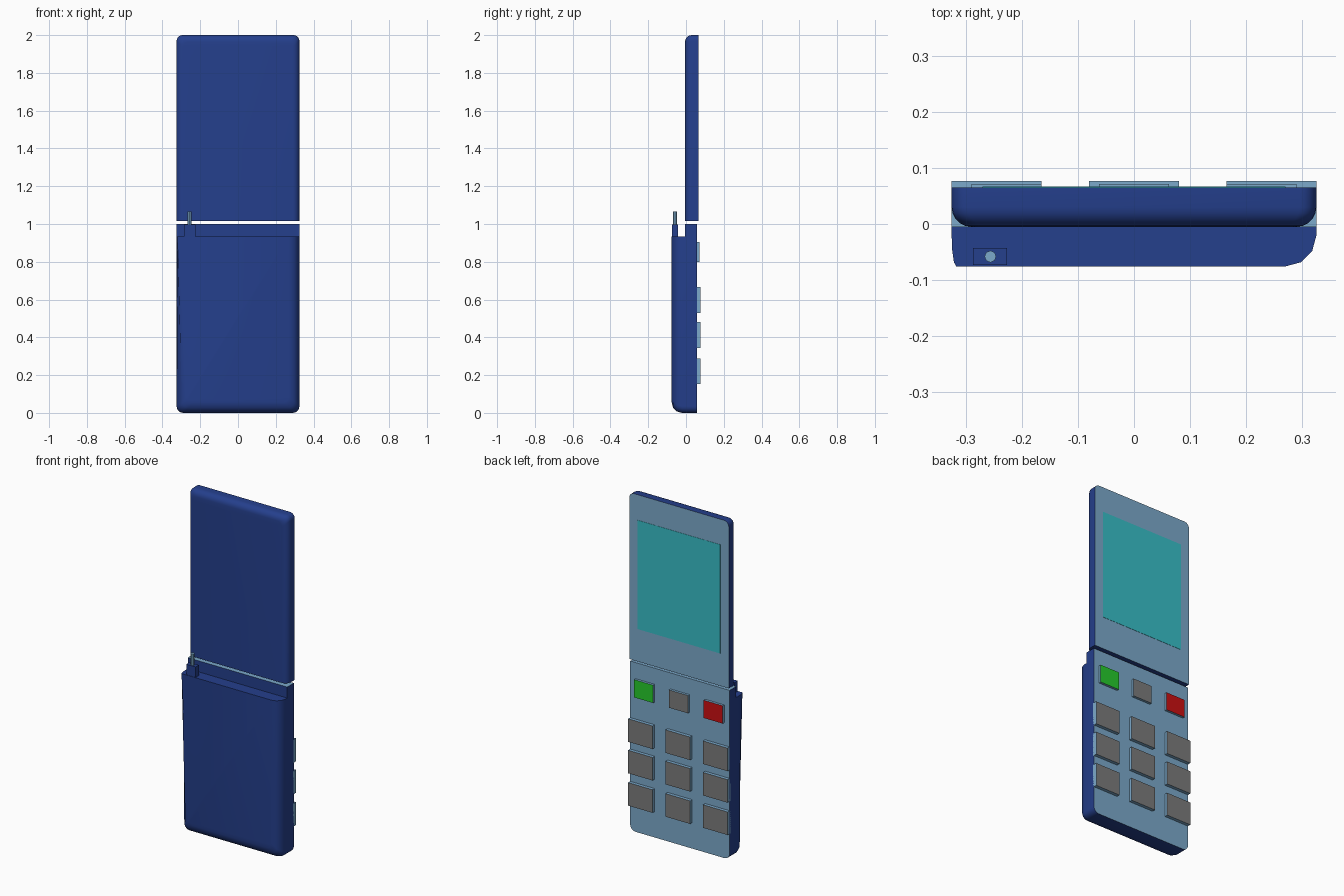
import bpy, bmesh, math

if "Cube" in bpy.data.objects:
    bpy.data.objects.remove(bpy.data.objects["Cube"])


def mat(name, rgb):
    m = bpy.data.materials.new(name)
    m.diffuse_color = (*rgb, 1)
    m.use_nodes = True
    m.node_tree.nodes["Principled BSDF"].inputs["Base Color"].default_value = m.diffuse_color
    return m


BLUE = mat("dark_blue", (0.018, 0.05, 0.265))
STEEL = mat("steel_blue", (0.2, 0.4, 0.6))
TEAL = mat("screen_teal", (0.04, 0.52, 0.58))
GRAY = mat("key_gray", (0.2, 0.2, 0.2))
GREEN = mat("call_green", (0.02, 0.6, 0.025))
RED = mat("end_red", (0.6, 0.005, 0.006))


def finish(bm, name, mats, rule=None, smooth=False):
    """Turn a bmesh into an object; rule(normal) says which faces use the second material."""
    bmesh.ops.recalc_face_normals(bm, faces=bm.faces)
    bm.normal_update()
    for f in bm.faces:
        f.material_index = 1 if rule and rule(f.normal) else 0
    me = bpy.data.meshes.new(name)
    bm.to_mesh(me)
    bm.free()
    for m in mats:
        me.materials.append(m)
    ob = bpy.data.objects.new(name, me)
    bpy.context.collection.objects.link(ob)
    if smooth:
        bpy.ops.object.select_all(action='DESELECT')
        ob.select_set(True)
        bpy.context.view_layer.objects.active = ob
        bpy.ops.object.shade_smooth_by_angle(angle=math.radians(35))
    return ob


def box(name, x, y, z, mats, rule=None):
    bm = bmesh.new()
    bmesh.ops.create_cube(bm, size=1)
    for v in bm.verts:
        v.co = [(a + b) / 2 + c * (b - a) for (a, b), c in zip((x, y, z), v.co)]
    return finish(bm, name, mats, rule)


def back(n):
    return n.y > 0.9


HALF = 0.325


def outline(d, z_flat, z_round, r, left_keep):
    """U-shaped outline inset by d, with two rounded corners at z_round."""
    s = 1 if z_round > z_flat else -1
    w, end = HALF - d, z_round - s * d
    pts = [(-HALF + d * left_keep, z_flat)]
    for side in (-1, 1):
        for i in range(6):
            a = math.pi / 2 * (i if side < 0 else 5 - i) / 5
            pts.append((side * (w - r + r * math.cos(a)), end - s * r + s * r * math.sin(a)))
    return pts + [(w, z_flat)]


def shell(name, z_flat, z_round, y_back, y_front, bevel, r, steps, left_keep=1):
    """Loft outlines from the flat back to the rounded front."""
    layers = [(0, y_back)]
    for i in range(steps + 1):
        a = math.pi / 2 * i / steps
        layers.append((bevel * (1 - math.cos(a)), y_front + bevel * (1 - math.sin(a))))
    bm = bmesh.new()
    rings = [[bm.verts.new((x, y, z)) for x, z in outline(d, z_flat, z_round, r, left_keep)]
             for d, y in layers]
    for a, b in zip(rings, rings[1:]):
        for i in range(len(a) - 1):
            bm.faces.new((a[i], a[i + 1], b[i + 1], b[i]))
    bm.faces.new(rings[0])
    bm.faces.new(rings[-1])
    bm.faces.new([q[0] for q in rings] + [q[-1] for q in reversed(rings)])
    return finish(bm, name, (BLUE, STEEL), back, smooth=True)


# Lid and lower body; the body's left bevel fades out towards the top
shell("lid", 1.015, 2.0, 0.065, -0.005, 0.035, 0.03, 5)
shell("body", 0.935, 0.0, 0.057, -0.0755, 0.055, 0.035, 3, left_keep=0.15)

# Hinge bar along the top of the body
box("hinge_bar", (-HALF, HALF), (-0.005, 0.057), (0.935, 1.0), (BLUE, STEEL),
    lambda n: n.y > 0.9 or n.z > 0.9)

# Screen plate
box("screen", (-0.27, 0.27), (0.063, 0.0665), (1.207, 1.85), (TEAL,))

# Antenna base and rod
box("antenna_base", (-0.287, -0.226), (-0.073, -0.043), (0.93, 0.997), (BLUE,))
bm = bmesh.new()
bmesh.ops.create_cone(bm, cap_ends=True, segments=8, radius1=0.0105, radius2=0.0105, depth=0.08)
bmesh.ops.translate(bm, verts=bm.verts, vec=(-0.256, -0.058, 1.025))
finish(bm, "antenna_rod", (STEEL,))

# Function keys: call, menu, end
for name, x, face in (("call_key", 0.2275, GREEN), ("menu_key", 0, GRAY), ("end_key", -0.2275, RED)):
    box(name, (x - 0.0625, x + 0.0625), (0.05, 0.0715), (0.8, 0.905), (STEEL, face), back)

# Number keys in three rows
for row, z in enumerate((0.598, 0.412, 0.221)):
    for col, x in enumerate((0.245, 0, -0.245)):
        box(f"number_key_{row}_{col}", (x - 0.08, x + 0.08), (0.05, 0.0765),
            (z - 0.068, z + 0.068), (STEEL, GRAY), back)
